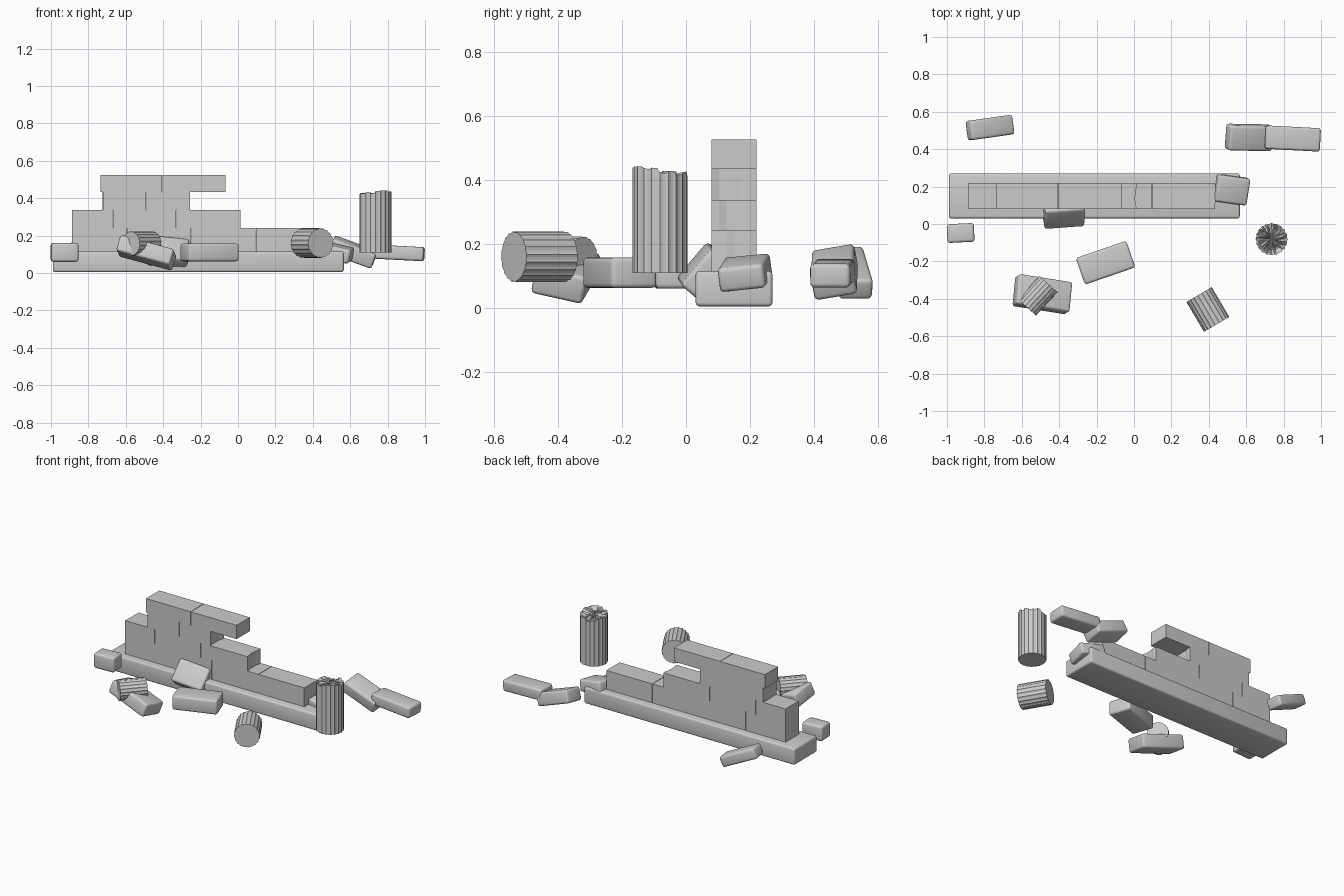
import bpy, bmesh, math, random
from mathutils import Matrix, Euler, Vector

random.seed(4)
start_cube = bpy.data.objects.get("Cube")
if start_cube:
    bpy.data.objects.remove(start_cube, do_unlink=True)

# One weathered stone colour
stone = bpy.data.materials.new("grey_stone")
stone.use_nodes = True
stone.diffuse_color = (0.6, 0.6, 0.6, 1)
stone.node_tree.nodes["Principled BSDF"].inputs["Base Color"].default_value = (0.6, 0.6, 0.6, 1)


def finish(name, bm, loc=(0, 0, 0), rot=(0, 0, 0), smooth=False):
    bmesh.ops.recalc_face_normals(bm, faces=bm.faces)
    mesh = bpy.data.meshes.new(name)
    bm.to_mesh(mesh)
    bm.free()
    mesh.materials.append(stone)
    ob = bpy.data.objects.new(name, mesh)
    bpy.context.collection.objects.link(ob)
    ob.location = loc
    ob.rotation_euler = [math.radians(a) for a in rot]
    if smooth:
        bpy.ops.object.select_all(action='DESELECT')
        ob.select_set(True)
        bpy.context.view_layer.objects.active = ob
        bpy.ops.object.shade_smooth_by_angle(angle=math.radians(40))
    return ob


def worn_block(name, loc, size, rot=(0, 0, 0), bevel=0.014):
    """Box with rounded, worn edges."""
    bm = bmesh.new()
    bmesh.ops.create_cube(bm, size=1, matrix=Matrix.Diagonal((*size, 1)))
    bmesh.ops.bevel(bm, geom=bm.edges[:], offset=bevel, segments=3,
                    profile=0.5, affect='EDGES')
    return finish(name, bm, loc, rot, smooth=True)


def extrude_plan(bm, plan, z0, z1):
    face = bm.faces.new([bm.verts.new((x, y, z0)) for x, y in plan])
    out = bmesh.ops.extrude_face_region(bm, geom=[face])
    verts = [g for g in out["geom"] if isinstance(g, bmesh.types.BMVert)]
    bmesh.ops.translate(bm, verts=verts, vec=(0, 0, z1 - z0))


def end_points(x, inward, broken):
    """Plan points of a brick end from front to back, chipped if broken."""
    front, back, chips = 0.08, 0.22, 6
    if not broken:
        return [(x, front), (x, back)]
    pts = []
    for i in range(chips + 1):
        cut = random.uniform(0.002, 0.014) if 0 < i < chips else 0.006
        pts.append((x + inward * cut, front + (back - front) * i / chips))
    return pts


def course(name, joints, z0, z1, broken_left, broken_right):
    """One row of bricks between the given x joints."""
    bm = bmesh.new()
    gap, last = 0.0015, len(joints) - 2
    for i, (a, b) in enumerate(zip(joints, joints[1:])):
        left = end_points(a + gap, 1, broken_left and i == 0)
        right = end_points(b - gap, -1, broken_right and i == last)
        extrude_plan(bm, right + left[::-1], z0, z1)
    return finish(name, bm)


def fluted(name, radius, length, loc, axis, broken=False, flutes=20):
    """Fluted shaft piece centred on loc; a broken one has a jagged top."""
    bm = bmesh.new()
    count = flutes * 3
    levels = [-length / 2, length * 0.08, length / 2] if broken else [-length / 2, length / 2]
    jag = [random.uniform(-0.03, 0.0) for _ in range(flutes)]
    rings = []
    for k, z in enumerate(levels):
        ring = []
        for i in range(count):
            a = math.tau * i / count
            r = radius * (1 if i % 3 == 0 else 0.962)
            x, y, h = r * math.cos(a), r * math.sin(a), z
            if broken and k == 2:
                h += jag[i // 3] * 0.7 - 0.1 * (y + radius)
            ring.append(bm.verts.new((x, y, h)))
        rings.append(ring)
    for low, high in zip(rings, rings[1:]):
        for i in range(count):
            j = (i + 1) % count
            bm.faces.new((low[i], low[j], high[j], high[i]))
    bm.faces.new(rings[0][::-1])
    if broken:
        # Rough fracture surface stepping in toward the centre
        outer = rings[-1]
        for scale in (0.68, 0.36):
            inner = []
            for v in outer:
                d = Vector((v.co.x, v.co.y, 0)).normalized() * radius * scale
                h = length / 2 - 0.02 - 0.1 * (d.y + radius) + random.uniform(-0.01, 0.012)
                inner.append(bm.verts.new((d.x, d.y, h)))
            for i in range(count):
                j = (i + 1) % count
                bm.faces.new((outer[i], outer[j], inner[i]))
                bm.faces.new((outer[j], inner[j], inner[i]))
            outer = inner
        tip = bm.verts.new((0, 0, length / 2 - 0.03))
        for i in range(count):
            bm.faces.new((outer[i], outer[(i + 1) % count], tip))
    else:
        bm.faces.new(rings[-1])
    turn = Vector((0, 0, 1)).rotation_difference(Vector(axis).normalized())
    bmesh.ops.rotate(bm, verts=bm.verts, matrix=turn.to_matrix())
    return finish(name, bm, loc)


# Foundation slab
worn_block("foundation", (-0.212, 0.15, 0.06), (1.555, 0.24, 0.11), bevel=0.012)

# Ruined wall, stepping down toward the right-hand end
course("wall_course_1", [-0.89, -0.595, -0.25, 0.095, 0.44], 0.11, 0.241, False, True)
course("wall_course_2", [-0.89, -0.67, -0.33, 0.02], 0.241, 0.337, False, True)
course("wall_course_3", [-0.73, -0.49, -0.25], 0.337, 0.433, True, True)
course("wall_course_4", [-0.737, -0.405, -0.065], 0.433, 0.525, False, False)

# Fallen blocks: position, size, rotation
worn_block("corner_rubble", (-0.927, -0.048, 0.11), (0.145, 0.1, 0.1), (0, 0, 3))
worn_block("back_thin_rubble", (-0.77, 0.515, 0.11), (0.255, 0.105, 0.07), (0, 25, 8))
worn_block("back_tilted_rubble", (0.615, 0.463, 0.112), (0.245, 0.135, 0.085), (10, 20, -1))
worn_block("back_long_rubble", (0.848, 0.457, 0.108), (0.295, 0.125, 0.075), (0, 3, -3))
worn_block("slab_end_rubble", (0.522, 0.184, 0.11), (0.175, 0.145, 0.078), (6, 12, -8))
worn_block("leaning_rubble", (-0.375, 0.062, 0.108), (0.215, 0.15, 0.1), (50, 6, 4))
worn_block("front_rubble", (-0.152, -0.207, 0.11), (0.285, 0.15, 0.095), (0, 0, 19))
worn_block("front_tilted_rubble", (-0.49, -0.375, 0.108), (0.3, 0.165, 0.09), (-13, 15, -9))

# Fallen shaft pieces and the standing broken stump
fluted("small_fallen_drum", 0.066, 0.17, (-0.515, -0.383, 0.157), (0.115, 0.125, 0))
fluted("large_fallen_drum", 0.079, 0.185, (0.395, -0.457, 0.16), (0.1, -0.17, 0))
fluted("broken_column", 0.086, 0.335, (0.736, -0.081, 0.277), (0, 0, 1), broken=True)
